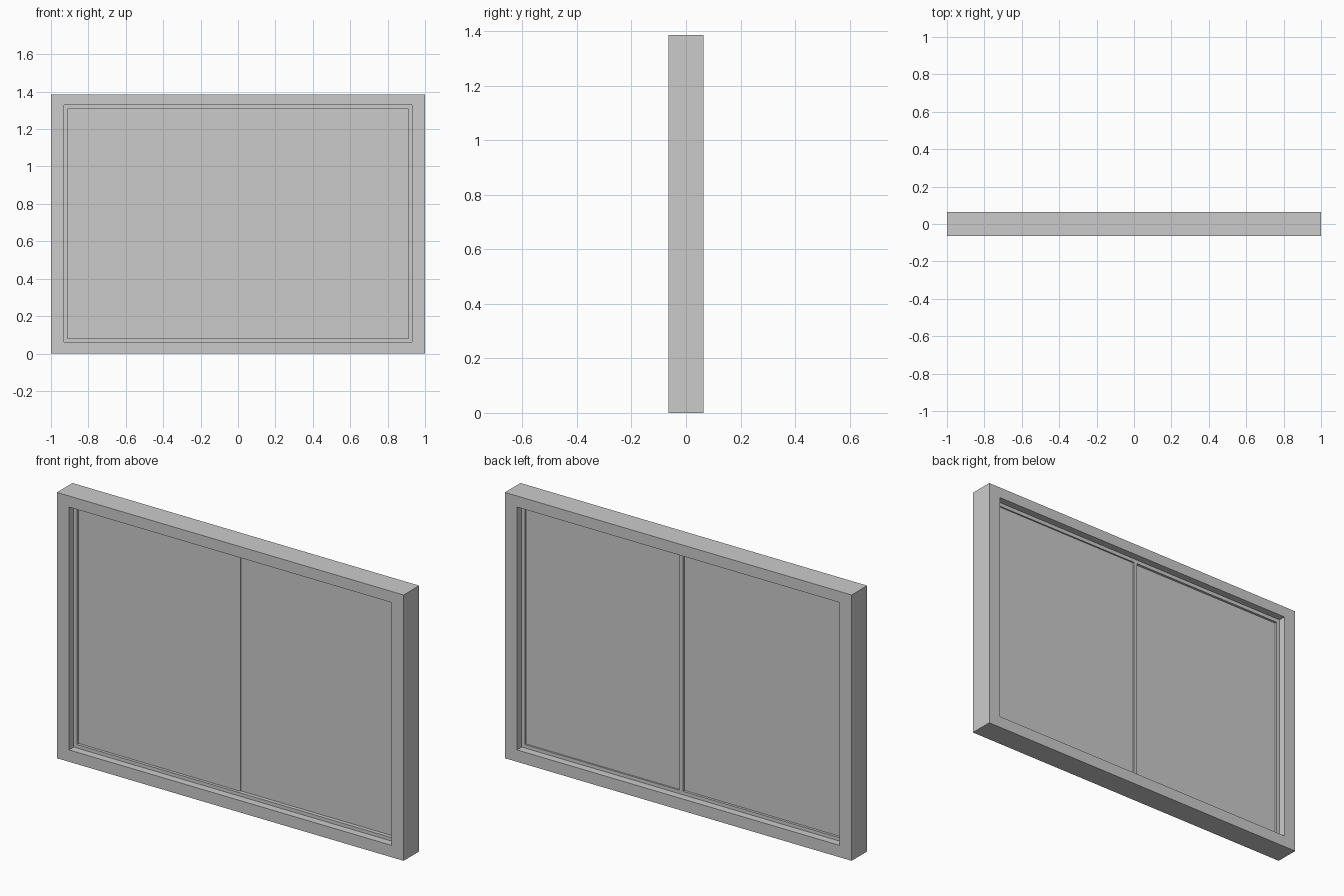
import bpy

if "Cube" in bpy.data.objects:
    bpy.data.objects.remove(bpy.data.objects["Cube"])


def box(bm_name, x, y, z):
    """Axis-aligned box from (min, max) ranges."""
    bpy.ops.mesh.primitive_cube_add(size=1, location=[(a + b) / 2 for a, b in (x, y, z)])
    ob = bpy.context.object
    ob.name = bm_name
    ob.scale = [b - a for a, b in (x, y, z)]
    bpy.ops.object.transform_apply(location=False, rotation=False, scale=True)
    return ob


def ring(name, ox, oz, ix, iz, d):
    """Rectangular frame: outer and inner half-widths, z ranges, half-depth d."""
    outer = [(-ox, oz[0]), (ox, oz[0]), (ox, oz[1]), (-ox, oz[1])]
    inner = [(-ix, iz[0]), (ix, iz[0]), (ix, iz[1]), (-ix, iz[1])]
    verts = [(x, y, z) for y in (-d, d) for loop in (outer, inner) for x, z in loop]
    faces = []
    for i in range(4):
        j = (i + 1) % 4
        faces += [(i, j, 4 + j, 4 + i), (8 + j, 8 + i, 12 + i, 12 + j),
                  (j, i, 8 + i, 8 + j), (4 + i, 4 + j, 12 + j, 12 + i)]
    me = bpy.data.meshes.new(name)
    me.from_pydata(verts, [], faces)
    ob = bpy.data.objects.new(name, me)
    bpy.context.collection.objects.link(ob)
    return ob


# Outer casing and the thinner stop inside it
ring("window_frame", 1.0, (0, 1.386), 0.93, (0.062, 1.328), 0.064)
ring("inner_stop", 0.93, (0.062, 1.328), 0.912, (0.08, 1.308), 0.025)

# Two panes, slightly offset in depth
pane_z = (0.08, 1.308)
box("left_pane", (-0.912, 0.0), (-0.01, 0.012), pane_z)
box("right_pane", (0.02, 0.912), (-0.005, 0.017), pane_z)

# Meeting strip between the panes
box("meeting_strip", (0.0, 0.02), (-0.01, 0.025), pane_z)
